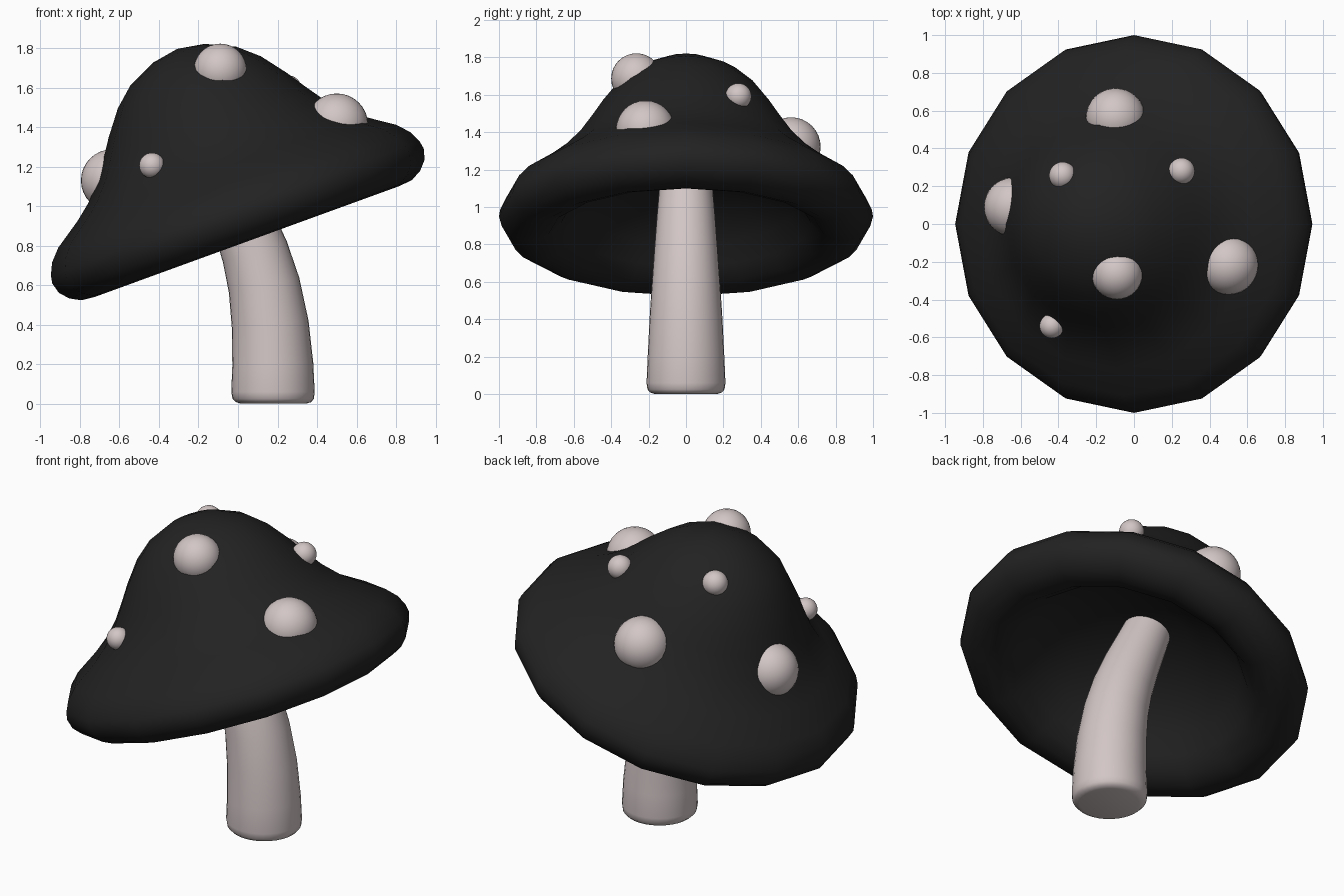
import bpy, bmesh, math
from mathutils import Vector, Matrix

if "Cube" in bpy.data.objects:
    bpy.data.objects.remove(bpy.data.objects["Cube"])


def material(name, rgb):
    m = bpy.data.materials.new(name)
    m.diffuse_color = (*rgb, 1)
    m.use_nodes = True
    m.node_tree.nodes["Principled BSDF"].inputs["Base Color"].default_value = m.diffuse_color
    return m


BLACK = material("cap black", (0.016, 0.016, 0.016))
PALE = material("pale pink grey", (0.65, 0.565, 0.565))


def finish(obj, mat, angle=60):
    obj.data.materials.append(mat)
    bpy.ops.object.select_all(action='DESELECT')
    obj.select_set(True)
    bpy.context.view_layer.objects.active = obj
    bpy.ops.object.shade_smooth_by_angle(angle=math.radians(angle))
    return obj


def ring_surface(name, rings, sides, mat, angle=60):
    """Skin a stack of tilted rings: (centre, radius, tilt about y)."""
    bm = bmesh.new()
    loops = []
    for centre, radius, tilt in rings:
        turn = Matrix.Rotation(-tilt, 3, 'Y')
        if radius == 0:
            loops.append([bm.verts.new(centre)] * sides)
            continue
        loops.append([bm.verts.new(centre + turn @ Vector((
            radius * math.cos(2 * math.pi * i / sides),
            radius * math.sin(2 * math.pi * i / sides), 0)))
            for i in range(sides)])
    for a, b in zip(loops, loops[1:]):
        for i in range(sides):
            j = (i + 1) % sides
            bm.faces.new(list(dict.fromkeys((a[i], a[j], b[j], b[i]))))
    for end in (loops[0], loops[-1]):
        if end[0] is not end[1]:
            bm.faces.new(end)
    bmesh.ops.recalc_face_normals(bm, faces=bm.faces[:])
    mesh = bpy.data.meshes.new(name)
    bm.to_mesh(mesh)
    bm.free()
    obj = bpy.data.objects.new(name, mesh)
    bpy.context.collection.objects.link(obj)
    return finish(obj, mat, angle)


# Cap: bell profile with a rolled rim and hollow underside, tilted sideways
TILT = math.radians(20)
CAP_BASE = Vector((0, 0, 0.95))
AXIS = Vector((-math.sin(TILT), 0, math.cos(TILT)))
cap_profile = [
    (0, 0.9), (0.14, 0.876), (0.285, 0.808), (0.385, 0.72), (0.48, 0.596),
    (0.54, 0.505), (0.61, 0.405), (0.69, 0.32), (0.77, 0.255), (0.91, 0.16),
    (0.965, 0.1), (0.993, 0.04), (1.0, 0), (0.985, -0.055), (0.945, -0.1),
    (0.89, -0.13), (0.82, -0.137), (0.74, -0.11), (0.67, -0.04),
    (0.6, 0.06), (0.45, 0.17), (0.25, 0.245), (0, 0.27)]
ring_surface("cap", [(CAP_BASE + AXIS * h, r, TILT) for r, h in cap_profile],
             16, BLACK, 80)

# Stem: tapering tube with a rounded foot, bending up into the cap
stem_path = [  # x, z, radius, tilt in degrees
    (0.18, 0.0, 0.165, 0), (0.18, 0.008, 0.19, 0), (0.178, 0.025, 0.206, 0),
    (0.177, 0.06, 0.211, 0), (0.176, 0.2, 0.205, 2), (0.163, 0.4, 0.195, 6),
    (0.132, 0.6, 0.182, 12), (0.085, 0.77, 0.17, 18),
    (0.02, 0.94, 0.157, 22), (-0.05, 1.1, 0.143, 24), (-0.12, 1.26, 0.13, 24)]
ring_surface("stem", [(Vector((x, 0, z)), r, math.radians(t))
                      for x, z, r, t in stem_path], 32, PALE, 50)

# Spots: balls sunk partway into the cap
spots = [
    (-0.09, -0.265, 1.687, 0.135), (0.5, -0.217, 1.412, 0.158),
    (-0.638, 0.09, 1.13, 0.157), (-0.097, 0.562, 1.322, 0.158),
    (-0.435, -0.54, 1.205, 0.065), (-0.378, 0.257, 1.655, 0.072),
    (0.252, 0.28, 1.592, 0.07)]
for n, (x, y, z, r) in enumerate(spots, 1):
    bpy.ops.mesh.primitive_uv_sphere_add(segments=32, ring_count=16, radius=r,
                                         location=(x, y, z))
    ball = bpy.context.object
    ball.name = f"spot_{n}"
    finish(ball, PALE)
